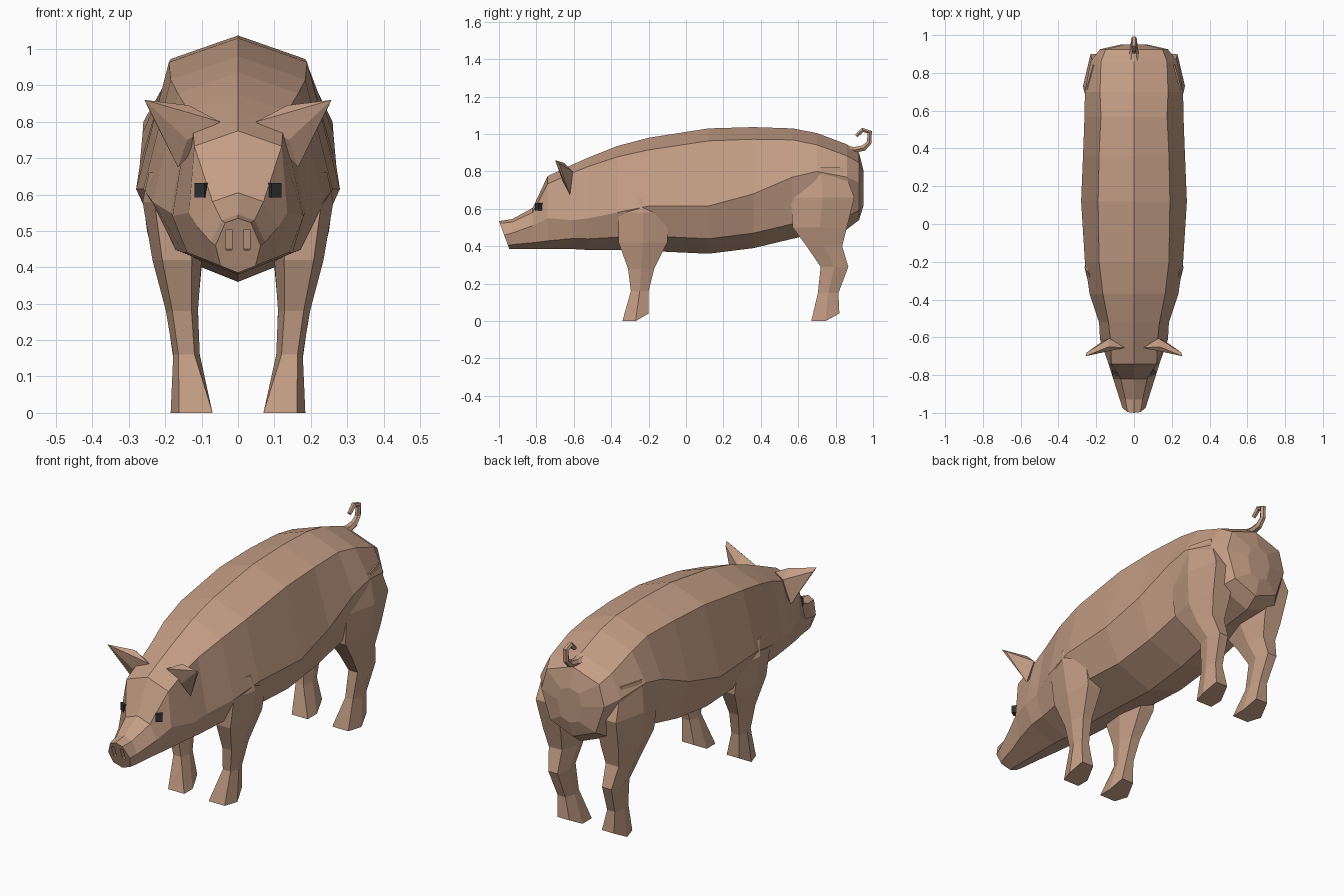
import bpy, bmesh, math
from mathutils import Matrix, Vector

if "Cube" in bpy.data.objects:
    bpy.data.objects.remove(bpy.data.objects["Cube"])


def material(name, rgb):
    m = bpy.data.materials.new(name)
    m.diffuse_color = (*rgb, 1)
    m.use_nodes = True
    m.node_tree.nodes["Principled BSDF"].inputs["Base Color"].default_value = m.diffuse_color
    return m


SKIN = material("pig skin", (0.55, 0.34, 0.235))
DARK = material("eye dark", (0.03, 0.03, 0.033))


def finish(name, bm, mat, mirror=False):
    bmesh.ops.recalc_face_normals(bm, faces=bm.faces)
    me = bpy.data.meshes.new(name)
    bm.to_mesh(me)
    bm.free()
    ob = bpy.data.objects.new(name, me)
    bpy.context.collection.objects.link(ob)
    me.materials.append(mat)
    if mirror:
        ob.modifiers.new("mirror", "MIRROR").use_mirror_merge = False
    return ob


def loft(rings):
    """Closed skin through rings of equal point count."""
    bm = bmesh.new()
    vs = [[bm.verts.new(p) for p in r] for r in rings]
    n = len(rings[0])
    for a, b in zip(vs, vs[1:]):
        for i in range(n):
            j = (i + 1) % n
            bm.faces.new((a[i], a[j], b[j], b[i]))
    bm.faces.new(vs[0])
    bm.faces.new(vs[-1])
    return bm


# Body and head: y, top, bottom, back width, widest half width, its height, belly width
stations = [
    (-1.00, .535, .385, .035, .062, .46, .048),
    (-.93, .545, .385, .045, .075, .47, .06),
    (-.82, .605, .385, .07, .11, .51, .085),
    (-.74, .775, .385, .12, .135, .55, .11),
    (-.61, .835, .385, .125, .18, .54, .14),
    (-.52, .875, .38, .135, .185, .55, .15),
    (-.37, .935, .38, .165, .235, .58, .17),
    (-.20, .98, .375, .185, .26, .615, .20),
    (.12, 1.03, .36, .19, .28, .615, .20),
    (.36, 1.037, .39, .185, .27, .68, .20),
    (.57, 1.03, .44, .175, .262, .77, .20),
    (.70, 1.005, .47, .18, .26, .80, .20),
    (.86, .945, .49, .175, .23, .77, .17),
    (.925, .90, .54, .15, .18, .74, .13),
    (.95, .80, .62, .05, .07, .72, .05),
]


def body_ring(y, top, bot, wu, w, zm, wl):
    zu = top - .35 * wu
    zl = bot + .4 * wl
    half = [(wu, zu), (w, zm), (wl, zl)]
    pts = [(0, top), *half, (0, bot)] + [(-x, z) for x, z in reversed(half)]
    tilt = .37 if y < -.99 else 0        # slanted snout plate
    return [(x, y + tilt * (top - z), z) for x, z in pts]


body = finish("body", loft([body_ring(*s) for s in stations]), SKIN)


# Nostrils cut into the snout plate
def box(size, loc, rot=Matrix()):
    bm = bmesh.new()
    bmesh.ops.create_cube(bm, size=1, matrix=Matrix.Translation(loc) @ rot
                          @ Matrix.Diagonal((*size, 1)))
    return bm


nostrils = finish("nostril_cutter",
                  box((.016, .045, .06), (.025, -.98, .475), Matrix.Rotation(.2, 4, "X")),
                  SKIN, True)
nostrils.hide_render = True
nostrils.display_type = "WIRE"
cut = body.modifiers.new("nostrils", "BOOLEAN")
cut.object = nostrils
cut.operation = "DIFFERENCE"


# Legs: rings of height, front y, back y, inner x, outer x
def leg(name, rows):
    rings = []
    for z, y0, y1, x0, x1 in rows:
        ym, d = y0 + (y1 - y0) * .5, (x1 - x0) * .2
        lift = .04 if z == 0 else 0      # raised heel
        rings.append([(x0 + d * (z > 0), y0, z), (x1 - d, y0, z), (x1, ym, z),
                      (x1 - d, y1, z + lift), (x0 + d, y1, z + lift), (x0, ym, z)])
    finish(name, loft(rings), SKIN, True)


leg("front_legs", [
    (.66, -.33, -.17, .10, .245), (.58, -.36, -.10, .10, .262),
    (.42, -.36, -.10, .10, .235), (.28, -.31, -.17, .11, .198),
    (.16, -.295, -.20, .105, .178), (0, -.34, -.20, .07, .185)])
leg("hind_legs", [
    (.82, .60, .84, .08, .25), (.66, .56, .90, .07, .27),
    (.50, .57, .86, .08, .25), (.40, .645, .835, .10, .225),
    (.29, .72, .868, .11, .198), (.15, .705, .815, .105, .178),
    (0, .67, .82, .07, .185)])

# Ears: pointed hulls leaning outward and forward
bm = bmesh.new()
for p in [(.05, -.655, .80), (.13, -.605, .80), (.135, -.65, .845), (.257, -.70, .86),
          (.25, -.68, .845), (.165, -.62, .675), (.14, -.66, .75)]:
    bm.verts.new(p)
bmesh.ops.convex_hull(bm, input=bm.verts)
finish("ears", bm, SKIN, True)

# Eyes
finish("eyes", box((.034, .034, .04), (.096, -.783, .612), Matrix.Rotation(.6, 4, "Z")),
       DARK, True)

# Curled tail: square tube tapering along a path
path = [(.83, .925, .04), (.90, .915, .024), (.95, .925, .018), (.98, .955, .015),
        (.982, 1.01, .015), (.945, 1.022, .014), (.91, .99, .011)]
rings = []
for i, (y, z, r) in enumerate(path):
    a, b = path[max(i - 1, 0)], path[min(i + 1, len(path) - 1)]
    t = Vector((0, b[0] - a[0], b[1] - a[1])).normalized()
    up = Vector((0, -t.z, t.y))
    c = Vector((0, y, z))
    rings.append([c + Vector((math.cos(k * math.tau / 6) * r, 0, 0))
                  + up * math.sin(k * math.tau / 6) * min(r, .018) for k in range(6)])
finish("tail", loft(rings), SKIN)
